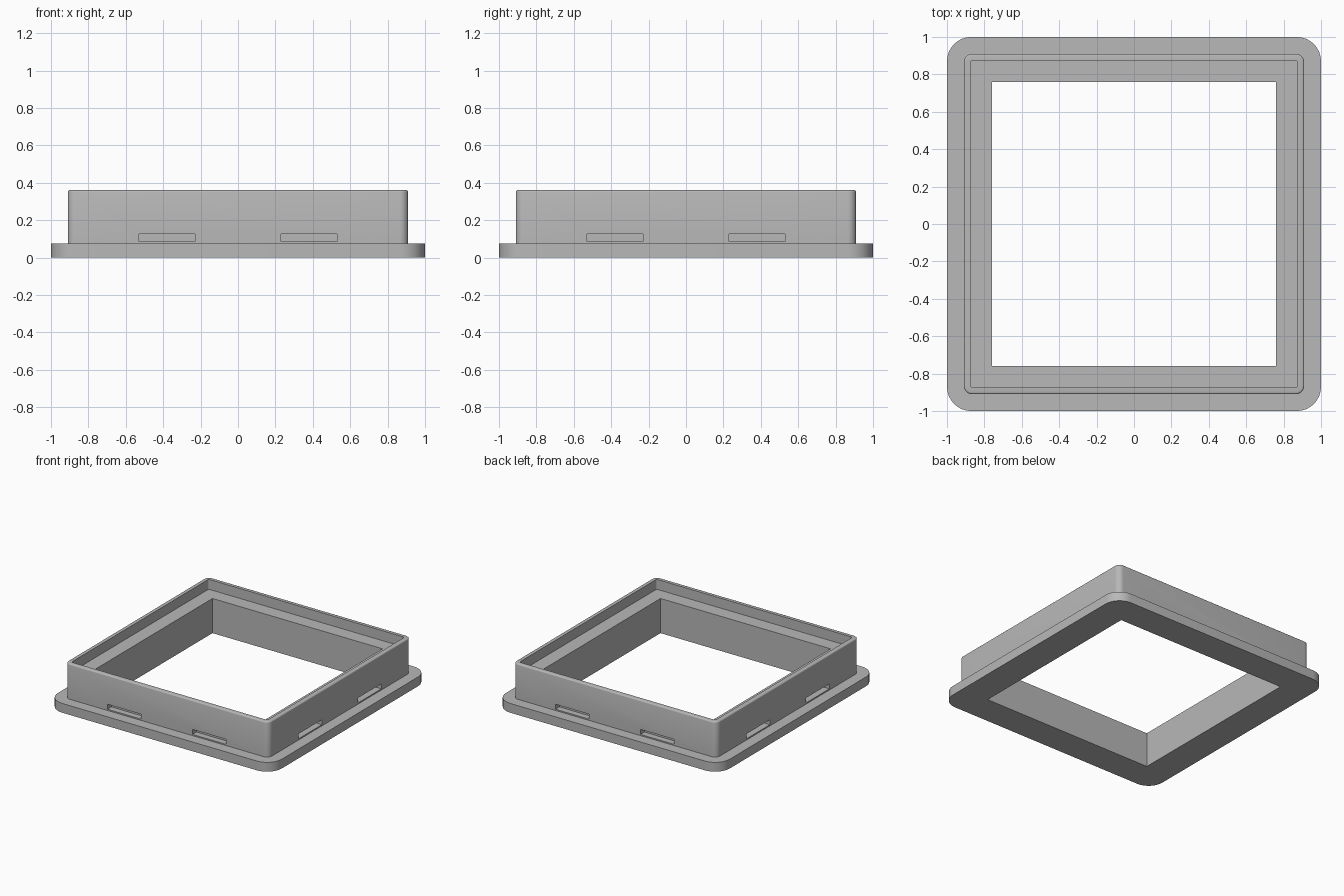
import bpy, bmesh, math
from mathutils import Matrix

cube = bpy.data.objects.get("Cube")
if cube:
    bpy.data.objects.remove(cube, do_unlink=True)

SEGMENTS = 8          # steps in each rounded corner
FLANGE_TOP = 0.075
LEDGE = 0.28
TOP = 0.36
FILLET = 0.01

grey = bpy.data.materials.new("plain grey")
grey.use_nodes = True
colour = (0.48, 0.48, 0.48, 1)
grey.diffuse_color = colour
grey.node_tree.nodes["Principled BSDF"].inputs["Base Color"].default_value = colour


def ring(bm, half, radius, z):
    """Rounded square loop of vertices."""
    verts = []
    for corner in range(4):
        mid = math.pi / 2 * corner + math.pi / 4
        cx = math.copysign(half - radius, math.cos(mid))
        cy = math.copysign(half - radius, math.sin(mid))
        for i in range(SEGMENTS + 1):
            a = math.pi / 2 * (corner + i / SEGMENTS)
            verts.append(bm.verts.new((cx + radius * math.cos(a),
                                       cy + radius * math.sin(a), z)))
    return verts


def make_object(name, bm):
    mesh = bpy.data.meshes.new(name)
    bm.to_mesh(mesh)
    bm.free()
    mesh.materials.append(grey)
    obj = bpy.data.objects.new(name, mesh)
    bpy.context.collection.objects.link(obj)
    return obj


# Cross-section of the frame: half width, corner radius, height
profile = [(0.76, 0, 0), (1, 0.13, 0), (1, 0.13, FLANGE_TOP),
           (0.91, 0.045, FLANGE_TOP)]
for i in range(4):    # rounded outer top edge
    a = math.pi / 2 * i / 3
    inset = FILLET * (1 - math.cos(a))
    profile.append((0.91 - inset, 0.045 - inset,
                    TOP - FILLET + FILLET * math.sin(a)))
profile += [(0.875, 0.015, TOP), (0.875, 0.015, LEDGE), (0.76, 0, LEDGE)]

# Flange, wall, lip and ledge as one closed loft
bm = bmesh.new()
rings = [ring(bm, *p) for p in profile]
count = len(rings[0])
for k, lower in enumerate(rings):
    upper = rings[(k + 1) % len(rings)]
    for i in range(count):
        j = (i + 1) % count
        bm.faces.new((lower[i], lower[j], upper[j], upper[i]))
bmesh.ops.remove_doubles(bm, verts=bm.verts, dist=0.0001)
bmesh.ops.recalc_face_normals(bm, faces=bm.faces)
frame = make_object("frame", bm)

# Two shallow clip slots in each side of the wall
bm = bmesh.new()
for side in range(4):
    turn = Matrix.Rotation(math.pi / 2 * side, 4, 'Z')
    for x in (-0.38, 0.38):
        place = Matrix.Translation((x, -0.91, 0.105))
        size = Matrix.Diagonal((0.3, 0.1, 0.04, 1))
        bmesh.ops.create_cube(bm, size=1, matrix=turn @ place @ size)
slots = make_object("slot_cutters", bm)
slots.hide_render = True

cut = frame.modifiers.new("slots", 'BOOLEAN')
cut.operation = 'DIFFERENCE'
cut.solver = 'EXACT'
cut.object = slots
bpy.ops.object.select_all(action='DESELECT')
frame.select_set(True)
bpy.context.view_layer.objects.active = frame
bpy.ops.object.modifier_apply(modifier=cut.name)
bpy.data.objects.remove(slots, do_unlink=True)

bpy.ops.object.shade_smooth_by_angle(angle=math.radians(35))
